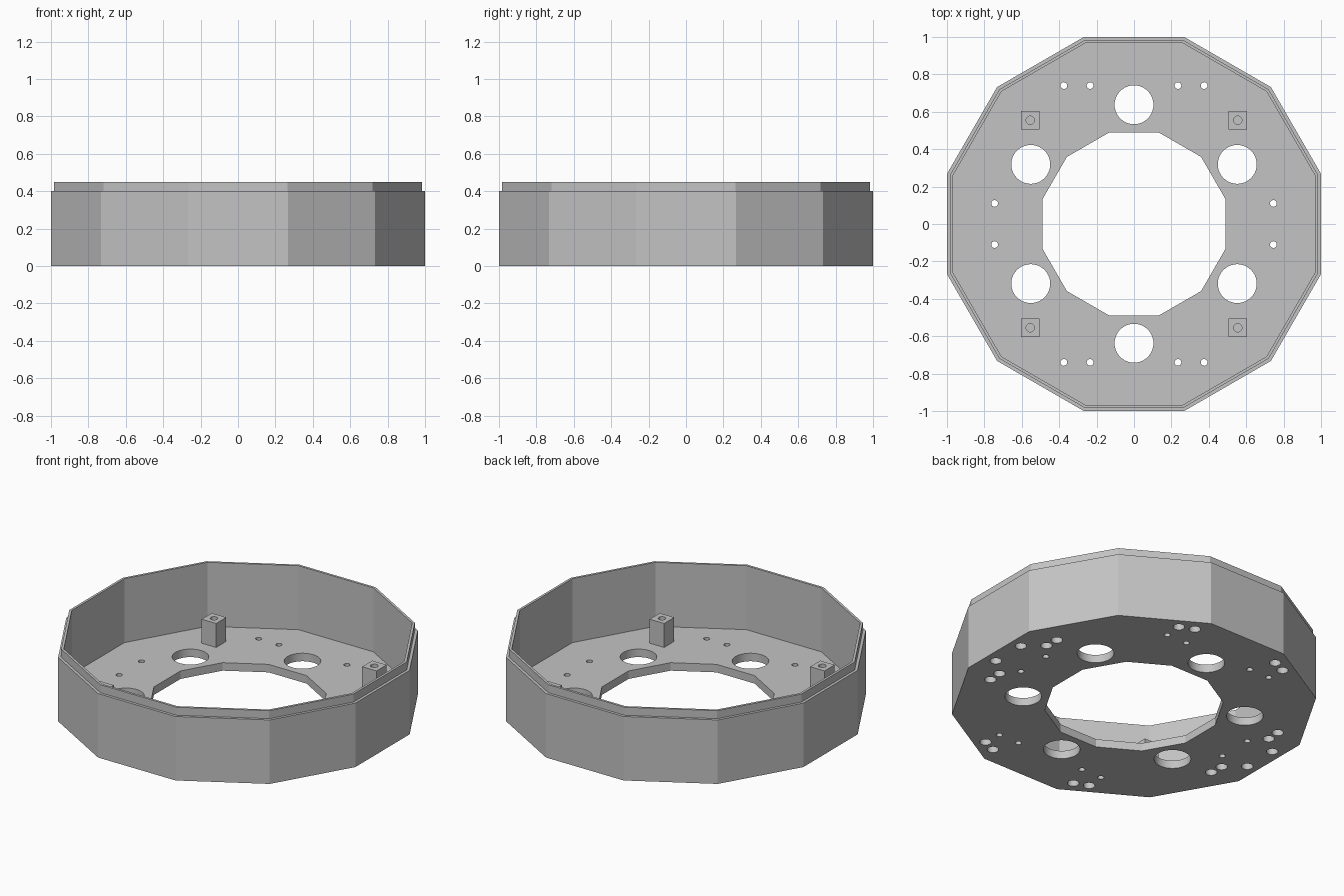
import bpy, bmesh
from math import cos, sin, radians, pi
from mathutils import Matrix

cube = bpy.data.objects.get("Cube")
if cube:
    bpy.data.objects.remove(cube, do_unlink=True)

grey = bpy.data.materials.new("plain grey")
grey.use_nodes = True
grey.diffuse_color = (0.55, 0.55, 0.55, 1)
grey.node_tree.nodes["Principled BSDF"].inputs["Base Color"].default_value = (0.55, 0.55, 0.55, 1)

SIDES = 12
FLOOR = 0.05
POST_TOP = 0.2
POST_AT = 0.555
CORNERS = [(sx, sy) for sx in (1, -1) for sy in (1, -1)]


def make_object(name, bm):
    bmesh.ops.recalc_face_normals(bm, faces=bm.faces)
    mesh = bpy.data.meshes.new(name)
    bm.to_mesh(mesh)
    bm.free()
    mesh.materials.append(grey)
    obj = bpy.data.objects.new(name, mesh)
    bpy.context.collection.objects.link(obj)
    return obj


def revolve(name, profile):
    """Sweep a closed (apothem, z) profile around a regular polygon."""
    bm = bmesh.new()
    rings = []
    for i in range(SIDES):
        a = 2 * pi * (i + 0.5) / SIDES
        rings.append([bm.verts.new((r / cos(pi / SIDES) * cos(a),
                                    r / cos(pi / SIDES) * sin(a), z)) for r, z in profile])
    n = len(profile)
    for i, ring in enumerate(rings):
        after = rings[(i + 1) % SIDES]
        for j in range(n):
            k = (j + 1) % n
            bm.faces.new((ring[j], after[j], after[k], ring[k]))
    return make_object(name, bm)


def drill(bm, x, y, radius, z0, z1, segments=24):
    bmesh.ops.create_cone(bm, cap_ends=True, segments=segments, radius1=radius, radius2=radius,
                          depth=z1 - z0, matrix=Matrix.Translation((x, y, (z0 + z1) / 2)))


def cut(obj, bm):
    """Subtract the drills, then smooth the round holes."""
    cutter = make_object("hole_cutter", bm)
    cutter.hide_render = True
    mod = obj.modifiers.new("holes", "BOOLEAN")
    mod.operation = "DIFFERENCE"
    mod.solver = "EXACT"
    mod.object = cutter
    bpy.ops.object.select_all(action="DESELECT")
    bpy.context.view_layer.objects.active = obj
    obj.select_set(True)
    bpy.ops.object.modifier_apply(modifier=mod.name)
    bpy.data.objects.remove(cutter, do_unlink=True)
    bpy.ops.object.shade_smooth_by_angle(angle=radians(20))


# Tray: floor with central opening, outer wall and stepped lip
tray = revolve("tray", [(0.49, 0), (1, 0), (1, 0.4), (0.983, 0.4), (0.983, 0.45),
                        (0.968, 0.45), (0.968, FLOOR), (0.49, FLOOR)])

holes = bmesh.new()
# Six large holes
for i in range(6):
    a = radians(30 + 60 * i)
    drill(holes, 0.6375 * cos(a), 0.6375 * sin(a), 0.104, -0.1, 0.15, 40)
for sx, sy in CORNERS:
    # Small through holes
    for x, y in [(0.375, 0.74), (0.235, 0.74), (0.745, 0.11)]:
        drill(holes, sx * x, sy * y, 0.018, -0.1, 0.15)
    # Blind sockets in the underside
    for x, y in [(0.817, 0.293), (0.822, 0.207), (0.93, 0.11), (0.383, 0.852), (0.297, 0.89)]:
        drill(holes, sx * x, sy * y, 0.033, -0.1, 0.04)
cut(tray, holes)

# Four square posts with pilot holes
for i, (sx, sy) in enumerate(CORNERS):
    x, y = sx * POST_AT, sy * POST_AT
    low = FLOOR - 0.005
    bm = bmesh.new()
    bmesh.ops.create_cube(bm, size=1, matrix=Matrix.Translation((x, y, (low + POST_TOP) / 2))
                          @ Matrix.Diagonal((0.1, 0.1, POST_TOP - low, 1)))
    post = make_object(f"post_{i + 1}", bm)
    bore = bmesh.new()
    drill(bore, x, y, 0.022, 0.08, 0.3)
    cut(post, bore)
